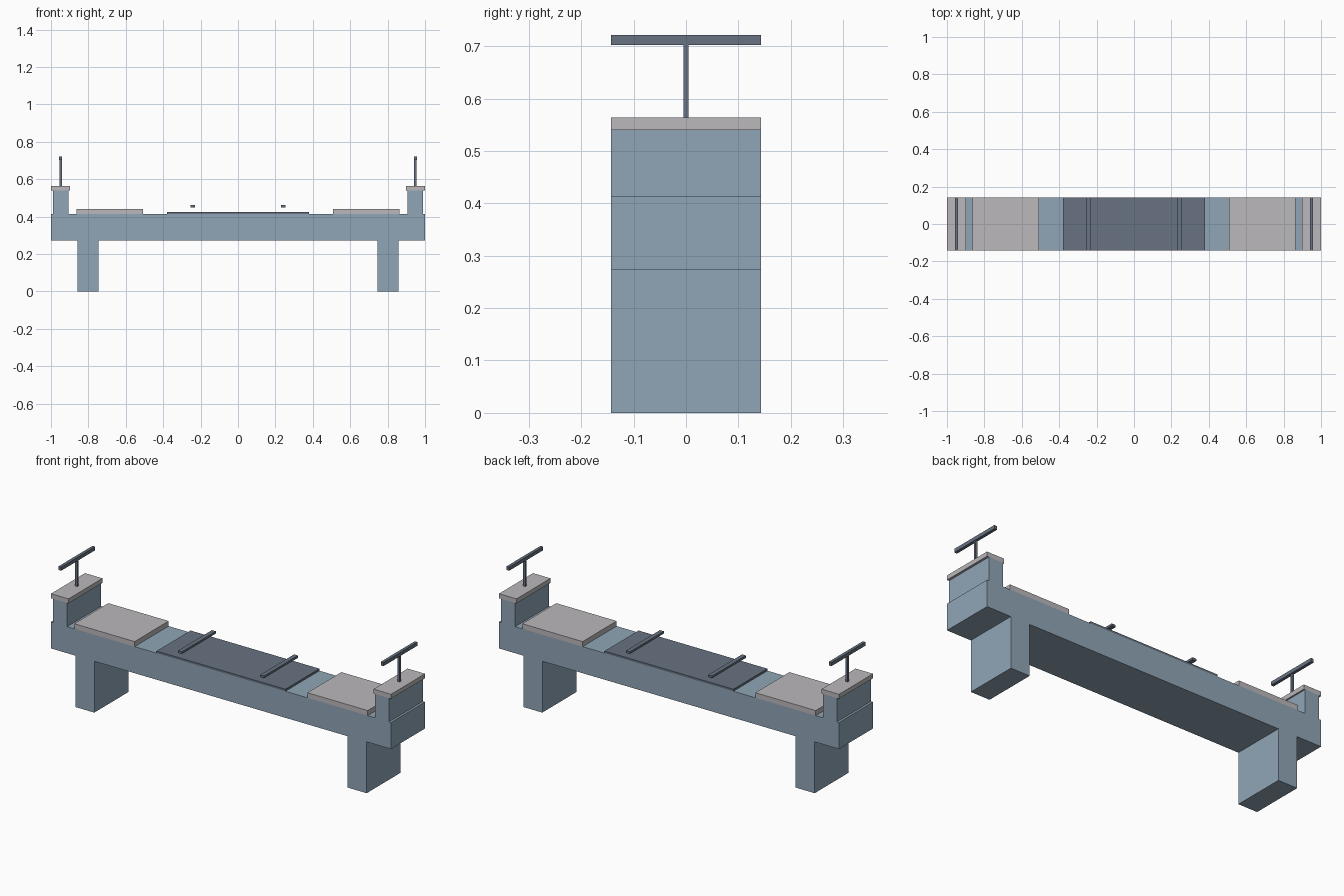
import bpy
import bmesh
from mathutils import Matrix, Vector

default = bpy.data.objects.get("Cube")
if default:
    bpy.data.objects.remove(default, do_unlink=True)

DEPTH = 0.286


def material(name, rgb):
    m = bpy.data.materials.new(name)
    m.use_nodes = True
    colour = (*rgb, 1)
    m.diffuse_color = colour
    m.node_tree.nodes["Principled BSDF"].inputs["Base Color"].default_value = colour
    return m


blue = material("blue_grey", (0.28, 0.38, 0.47))
pale = material("pale_grey", (0.50, 0.48, 0.50))
dark = material("dark_slate", (0.135, 0.17, 0.22))


def box(name, mat, x0, x1, z0, z1, depth=DEPTH):
    """Box centred on y = 0, spanning x0..x1 and z0..z1."""
    bm = bmesh.new()
    place = Matrix.Translation(Vector(((x0 + x1) / 2, 0, (z0 + z1) / 2)))
    bmesh.ops.create_cube(bm, size=1, matrix=place @ Matrix.Diagonal((x1 - x0, depth, z1 - z0, 1)))
    mesh = bpy.data.meshes.new(name)
    bm.to_mesh(mesh)
    bm.free()
    mesh.materials.append(mat)
    obj = bpy.data.objects.new(name, mesh)
    bpy.context.collection.objects.link(obj)
    return obj


def pair(name, mat, x0, x1, z0, z1, depth=DEPTH):
    """The same box on the left (+x) and the right (-x)."""
    box("left_" + name, mat, x0, x1, z0, z1, depth)
    box("right_" + name, mat, -x1, -x0, z0, z1, depth)


# Deck and legs
box("deck", blue, -1, 1, 0.273, 0.414)
pair("leg", blue, 0.745, 0.857, 0, 0.273)

# Raised end blocks with overhanging caps
pair("end_block", blue, 0.905, 0.988, 0.414, 0.54)
pair("end_cap", pale, 0.897, 1.0, 0.54, 0.564)

# T-shaped handles on the caps
pair("handle_post", dark, 0.942, 0.954, 0.564, 0.703, 0.01)
pair("handle_bar", dark, 0.94, 0.956, 0.702, 0.721)

# Pale pads, central mat and the two bars above it
pair("pad", pale, 0.508, 0.863, 0.414, 0.441)
box("centre_mat", dark, -0.379, 0.379, 0.414, 0.425)
pair("cross_bar", dark, 0.23, 0.253, 0.449, 0.461)
